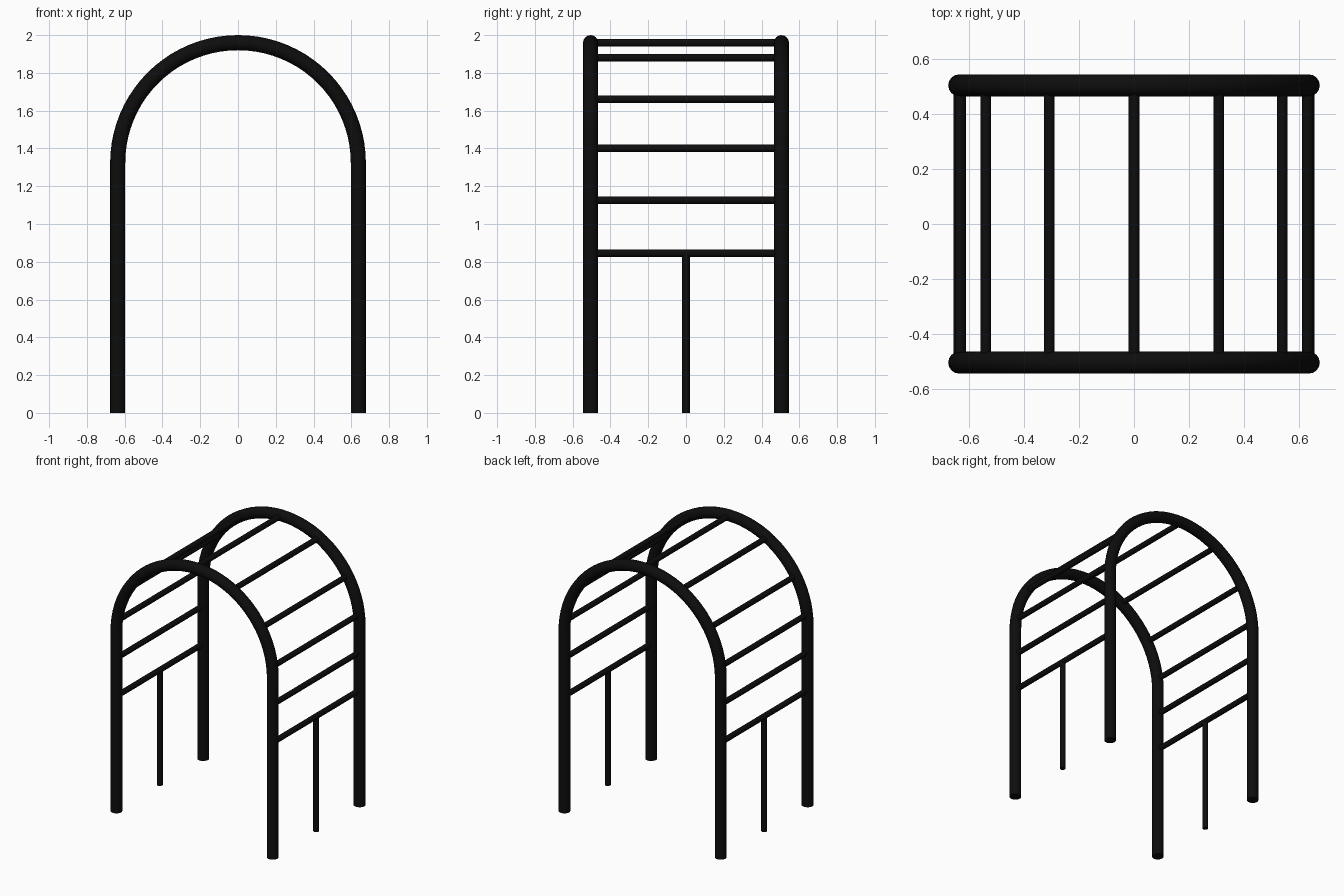
import bpy
from math import sin, cos, pi, radians

if "Cube" in bpy.data.objects:
    bpy.data.objects.remove(bpy.data.objects["Cube"])

HALF_W, HALF_D = 0.637, 0.505      # tube centre lines
SPRING = 1.323                     # height where the arch starts
TUBE_R, BAR_R = 0.04, 0.02

black = bpy.data.materials.new("black_metal")
black.diffuse_color = (0.004, 0.004, 0.004, 1)
black.use_nodes = True
black.node_tree.nodes["Principled BSDF"].inputs["Base Color"].default_value = black.diffuse_color


def tube(name, points, radius, resolution):
    """Round capped tube along a path, as a smooth mesh."""
    cu = bpy.data.curves.new(name, 'CURVE')
    cu.dimensions = '3D'
    cu.bevel_depth = radius
    cu.bevel_resolution = resolution
    cu.use_fill_caps = True
    sp = cu.splines.new('POLY')
    sp.points.add(len(points) - 1)
    for p, co in zip(sp.points, points):
        p.co = (*co, 1)
    ob = bpy.data.objects.new(name, cu)
    bpy.context.collection.objects.link(ob)
    bpy.ops.object.select_all(action='DESELECT')
    ob.select_set(True)
    bpy.context.view_layer.objects.active = ob
    bpy.ops.object.convert(target='MESH')
    ob = bpy.context.object
    ob.data.materials.clear()
    ob.data.materials.append(black)
    bpy.ops.object.shade_smooth_by_angle(angle=radians(40))
    return ob


# Front and back arches: two legs joined by a half circle
arc = [(HALF_W * cos(pi * i / 40), SPRING + HALF_W * sin(pi * i / 40)) for i in range(41)]
profile = [(HALF_W, 0)] + arc + [(-HALF_W, 0)]
for name, y in (("front_arch", -HALF_D), ("back_arch", HALF_D)):
    tube(name, [(x, y, z) for x, z in profile], TUBE_R, 6)

# Cross bars: on the legs, then around the arch
bars = [(HALF_W, 0.845), (HALF_W, 1.125)]
bars += [(HALF_W * cos(radians(a)), SPRING + HALF_W * sin(radians(a))) for a in (7, 32, 61)]
for side, s in (("right", 1), ("left", -1)):
    for i, (x, z) in enumerate(bars):
        tube(f"{side}_cross_bar_{i + 1}", [(s * x, -HALF_D, z), (s * x, HALF_D, z)], BAR_R, 4)
    # Centre post under the lowest bar
    tube(f"{side}_centre_post", [(s * HALF_W, 0, 0), (s * HALF_W, 0, 0.845)], BAR_R, 4)
top = SPRING + HALF_W
tube("top_cross_bar", [(0, -HALF_D, top), (0, HALF_D, top)], BAR_R, 4)
